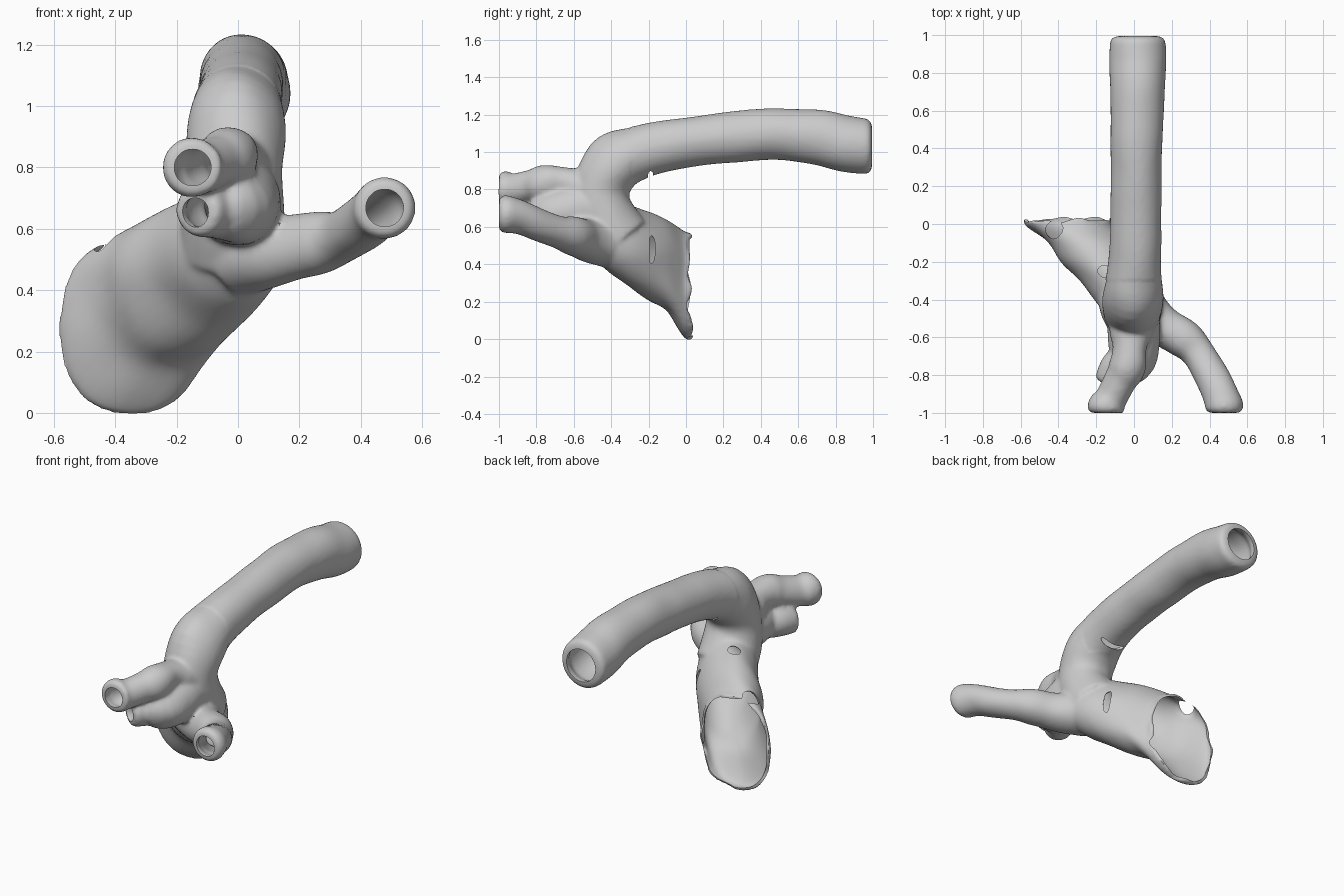
import bpy, bmesh, math
from mathutils import Vector, Matrix, noise

if "Cube" in bpy.data.objects:
    bpy.data.objects.remove(bpy.data.objects["Cube"])

# centre lines: x, y, z, radius
MAIN = [(.02, .96, 1.03, .148), (.02, .85, 1.045, .151), (.02, .7, 1.08, .146), (.012, .45, 1.095, .137),
        (.01, .2, 1.075, .135), (.01, -.05, 1.043, .135), (.0, -.25, 1.0, .145),
        (-.01, -.39, .93, .162), (-.01, -.45, .8, .152), (-.01, -.44, .67, .165), (-.02, -.36, .54, .17)]
UPPER_BRANCH = [(-.148, -.965, .8, .1), (-.12, -.92, .8, .085), (-.075, -.83, .815, .085),
                (-.035, -.76, .83, .098), (-.025, -.66, .835, .086), (-.02, -.58, .81, .11), (0, -.46, .76, .13)]
LOWER_BRANCH = [(-.115, -.83, .66, .085), (-.075, -.76, .665, .1), (-.01, -.72, .67, .122),
                (.0, -.6, .68, .138), (0, -.46, .68, .14)]
SIDE_BRANCH = [(.478, -.965, .668, .102), (.45, -.89, .65, .092), (.4, -.79, .615, .09), (.335, -.68, .575, .09),
               (.27, -.61, .555, .107), (.17, -.55, .535, .108), (.09, -.49, .525, .12), (.02, -.42, .52, .14)]
# flared root sections in y planes: x, y, z, half width, half height, squareness
ROOT = [(0, -.5, .56, .1, .1, 1), (-.02, -.42, .54, .17, .18, 1), (-.08, -.3, .5, .205, .22, 1),
        (-.16, -.2, .445, .225, .235, .97), (-.235, -.1, .385, .225, .245, .9), (-.335, -.01, .29, .232, .283, .82),
        (-.345, .025, .283, .232, .283, .8)]
# tears in the wall: centre, size
TEARS = [((.05, -.18, .48), (.06, .013, .085)), ((-.15, -.25, .68), (.045, .035, .06)),
         ((.0, -.19, .89), (.1, .02, .035)), ((-.42, -.03, .54), (.05, .05, .06)),
         ((-.14, .03, .18), (.05, .035, .03))]
SIDES = 32


def smooth_rows(rows, steps=5):
    out = []
    for i in range(len(rows) - 1):
        p = [Vector(rows[min(max(i + k, 0), len(rows) - 1)]) for k in (-1, 0, 1, 2)]
        for s in range(steps):
            t = s / steps
            out.append(.5 * (2 * p[1] + (p[2] - p[0]) * t + (2 * p[0] - 5 * p[1] + 4 * p[2] - p[3]) * t * t
                             + (3 * p[1] - p[0] - 3 * p[2] + p[3]) * t ** 3))
    return out + [Vector(rows[-1])]


def skin(bm, rings):
    loops = [[bm.verts.new(c) for c in ring] for ring in rings]
    for a, b in zip(loops, loops[1:]):
        for i in range(SIDES):
            j = (i + 1) % SIDES
            bm.faces.new((a[i], a[j], b[j], b[i]))
    bm.faces.new(loops[0][::-1])
    bm.faces.new(loops[-1])


def tube(bm, rows, wall=0.0):
    pts = [(Vector(r[:3]), r[3] - wall) for r in smooth_rows(rows)]
    out = (pts[0][0] - pts[5][0]).normalized()
    out = Vector((0, 1 if out.y > 0 else -1, 0)) if abs(rows[0][1]) > .9 else out
    p0, r0 = pts[0]
    if wall:   # lumen narrows at the rim and runs out past it
        hole = r0 * .8
        pts = [(p0 + out * .08, hole), (p0 + out * .01, hole)] + pts[2:]
    else:      # rounded lip
        pts = [(p0 + out * .035, r0 * .76), (p0 + out * .027, r0 * .9), (p0 + out * .013, r0 * .98)] + pts
    rings, prev = [], out.copy()
    u = prev.orthogonal().normalized()
    for i, (p, r) in enumerate(pts):
        t = (pts[max(i - 1, 0)][0] - pts[min(i + 1, len(pts) - 1)][0]).normalized()
        if i < 3:
            t = out
        u = prev.rotation_difference(t) @ u
        prev = t
        v = t.cross(u)
        rings.append([p + r * (u * math.cos(a) + v * math.sin(a))
                      for a in (2 * math.pi * k / SIDES for k in range(SIDES))])
    skin(bm, rings)


def flare(bm, rows, wall=0.0):
    rows = smooth_rows(rows)
    if wall:
        end = rows[-1].copy()
        end[1] += .12
        rows.append(end)

    def rounded(c, e):
        return math.copysign(abs(c) ** e, c)
    skin(bm, [[Vector((r[0] + (r[3] - wall) * rounded(math.cos(a), r[5]), r[1],
                       r[2] + (r[4] - wall) * rounded(math.sin(a), r[5])))
               for a in (2 * math.pi * k / SIDES for k in range(SIDES))] for r in rows])


def apply_mods(ob):
    dg = bpy.context.evaluated_depsgraph_get()
    me = bpy.data.meshes.new_from_object(ob.evaluated_get(dg))
    ob.modifiers.clear()
    ob.data = me


def vessel(name, wall):
    bm = bmesh.new()
    for path in (MAIN, UPPER_BRANCH, LOWER_BRANCH, SIDE_BRANCH):
        tube(bm, path, wall)
    flare(bm, ROOT, wall * .7)
    if wall:
        for c, s in TEARS:
            bmesh.ops.create_icosphere(bm, subdivisions=3, radius=1,
                                       matrix=Matrix.Translation(c) @ Matrix.Diagonal((*s, 1)))
    bmesh.ops.recalc_face_normals(bm, faces=bm.faces)
    me = bpy.data.meshes.new(name)
    bm.to_mesh(me)
    bm.free()
    ob = bpy.data.objects.new(name, me)
    bpy.context.collection.objects.link(ob)
    # fuse the tubes and blend their joints
    m = ob.modifiers.new("fuse", 'REMESH')
    m.mode, m.voxel_size = 'VOXEL', .012
    m = ob.modifiers.new("blend", 'SMOOTH')
    m.factor, m.iterations = .5, 8
    apply_mods(ob)
    # organic unevenness shared by both walls, and a ragged root rim
    for v in ob.data.vertices:
        c = v.co.copy()
        fade = min(1, max(0, (.97 - abs(c.y)) / .1)) * (.45 if c.y > -.3 and c.z > .85 else 1)
        v.co += noise.noise_vector(c * 5) * .01 * fade
        if not wall and c.y > 0 and c.x < -.06 and c.z < .65:
            v.co.y += noise.noise(c * 9) * .035 * min(1, c.y / .02)
    return ob


outer = vessel("vessel_wall", 0)
lumen = vessel("lumen_cutter", .024)
m = outer.modifiers.new("hollow", 'BOOLEAN')
m.operation, m.solver, m.object = 'DIFFERENCE', 'MANIFOLD', lumen
apply_mods(outer)
bpy.data.objects.remove(lumen)

bpy.context.view_layer.objects.active = outer
outer.select_set(True)
bpy.ops.object.shade_smooth_by_angle(angle=math.radians(50))
